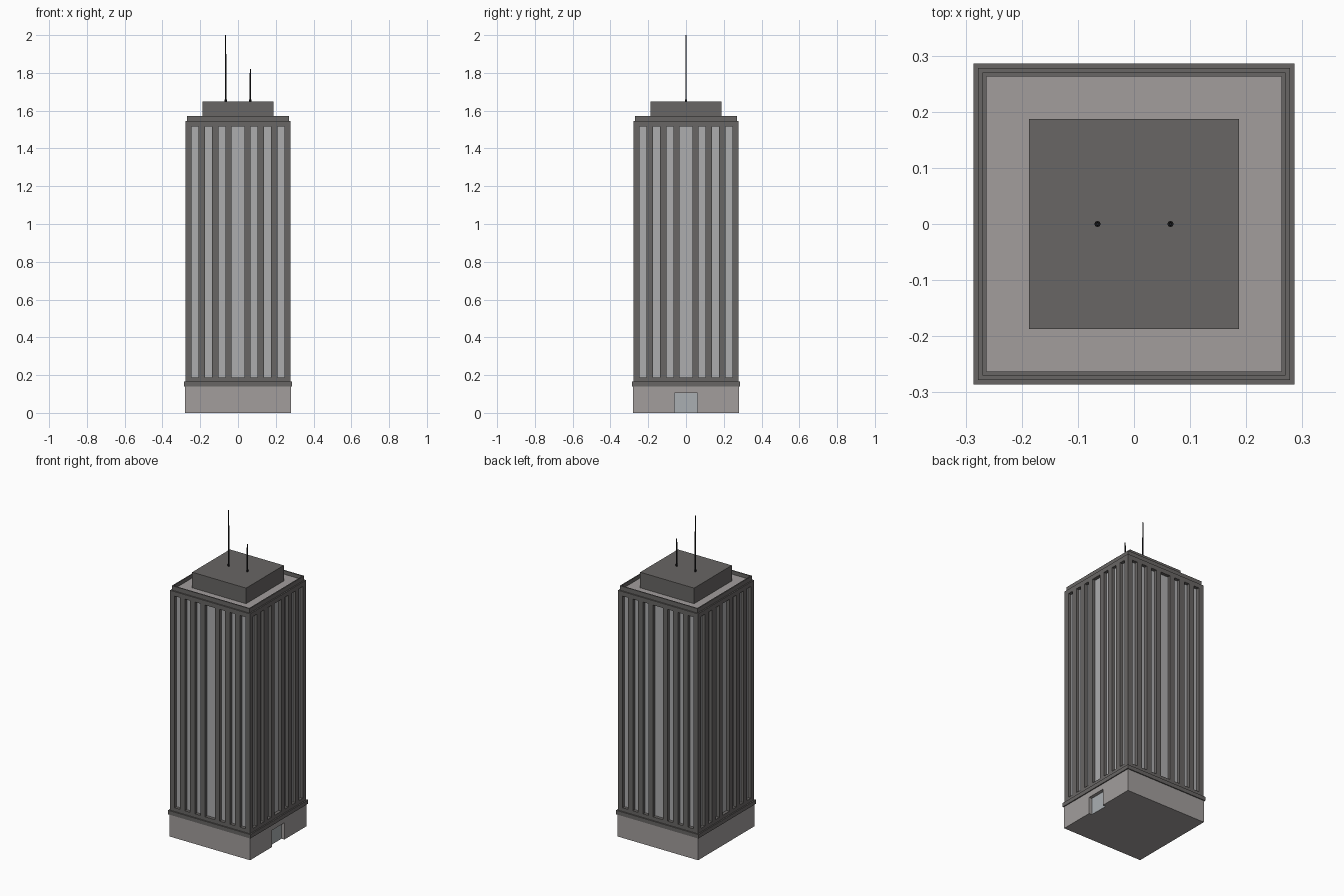
import bpy, bmesh, math
from mathutils import Matrix

if "Cube" in bpy.data.objects:
    bpy.data.objects.remove(bpy.data.objects["Cube"])


def material(name, rgb):
    m = bpy.data.materials.new(name)
    m.diffuse_color = (*rgb, 1)
    m.use_nodes = True
    m.node_tree.nodes["Principled BSDF"].inputs["Base Color"].default_value = m.diffuse_color
    return m


DARK = material("dark_stone", (0.14, 0.133, 0.128))
PALE = material("pale_stone", (0.36, 0.34, 0.335))
GLASS = material("window_glass", (0.42, 0.42, 0.43))
DOOR = material("door_glass", (0.40, 0.43, 0.45))
BLACK = material("black_metal", (0.012, 0.012, 0.013))


def finish(bm, name, mats):
    bmesh.ops.recalc_face_normals(bm, faces=bm.faces)
    me = bpy.data.meshes.new(name)
    bm.to_mesh(me)
    bm.free()
    for m in mats:
        me.materials.append(m)
    ob = bpy.data.objects.new(name, me)
    bpy.context.collection.objects.link(ob)
    return ob


def prism(name, pts, z0, z1, mats, marked=()):
    """Extrude an outline upward; walls listed in marked use the second material."""
    bm = bmesh.new()
    lo = [bm.verts.new((x, y, z0)) for x, y in pts]
    hi = [bm.verts.new((x, y, z1)) for x, y in pts]
    bm.faces.new(lo)
    bm.faces.new(hi)
    for i in range(len(pts)):
        j = (i + 1) % len(pts)
        f = bm.faces.new((lo[i], lo[j], hi[j], hi[i]))
        f.material_index = 1 if i in marked else 0
    return finish(bm, name, mats)


def square(name, r, z0, z1, mat):
    return prism(name, [(-r, -r), (r, -r), (r, r), (-r, r)], z0, z1, [mat])


def ring(name, r_out, r_in, z0, z1, mat):
    bm = bmesh.new()
    corners = [(-1, -1), (1, -1), (1, 1), (-1, 1)]
    section = [(r_out, z0), (r_out, z1), (r_in, z1), (r_in, z0)]
    loops = [[bm.verts.new((cx * r, cy * r, z)) for r, z in section] for cx, cy in corners]
    for a in range(4):
        for k in range(4):
            p, q = loops[a], loops[(a + 1) % 4]
            bm.faces.new((p[k], q[k], q[(k + 1) % 4], p[(k + 1) % 4]))
    return finish(bm, name, [mat])


# Base with a recessed doorway on the right side
B, D, W = 0.28, 0.02, 0.061
base = [(-B, -B), (B, -B), (B, -W), (B - D, -W), (B - D, W), (B, W), (B, B), (-B, B)]
prism("base_with_doorway", base, 0, 0.105, [PALE, DOOR], {3})
square("base_upper", B, 0.105, 0.14, PALE)
square("base_ledge", 0.286, 0.14, 0.165, DARK)

# Shaft: piers and recessed window strips, same on all four sides
R, DEPTH = 0.278, 0.02
half = [(0.067, 0.103), (0.138, 0.175), (0.209, 0.246)]
strips = [(-b, -a) for a, b in reversed(half)] + [(-0.034, 0.034)] + half
outline, glass = [], set()
for side in range(4):
    rot = Matrix.Rotation(side * math.pi / 2, 2)
    pts = [(-R, -R)]
    for a, b in strips:
        glass.add(len(outline) + len(pts) + 1)
        pts += [(a, -R), (a, -R + DEPTH), (b, -R + DEPTH), (b, -R)]
    for x, y in pts:
        c, s = rot[0][0], rot[1][0]
        outline.append((c * x - s * y, s * x + c * y))
square("shaft_lower_band", R, 0.165, 0.188, DARK)
prism("shaft_piers_and_windows", outline, 0.188, 1.517, [DARK, GLASS], glass)
square("shaft_upper_band", R, 1.517, 1.545, DARK)

# Roof, parapet and penthouse
square("roof_deck", 0.263, 1.545, 1.55, PALE)
ring("parapet", 0.27, 0.263, 1.545, 1.573, DARK)
square("penthouse", 0.187, 1.55, 1.648, DARK)


# Stepped antenna masts
def antenna(name, x, steps):
    prof = [(0.0055, 1.648)]
    for (r, z), nxt in zip(steps, steps[1:] + [None]):
        prof.append((r, z))
        if nxt:
            prof.append((nxt[0], z))
    n = 10
    bm = bmesh.new()
    rings = [[bm.verts.new((x + r * math.cos(t * math.tau / n), r * math.sin(t * math.tau / n), z))
              for t in range(n)] for r, z in prof]
    for p, q in zip(rings, rings[1:]):
        for i in range(n):
            j = (i + 1) % n
            bm.faces.new((p[i], p[j], q[j], q[i]))
    bm.faces.new(rings[0])
    bm.faces.new(rings[-1])
    finish(bm, name, [BLACK])


antenna("tall_antenna", -0.065, [(0.0055, 1.66), (0.004, 1.9), (0.0025, 2.0)])
antenna("short_antenna", 0.065, [(0.0055, 1.66), (0.0035, 1.80), (0.0025, 1.82)])
